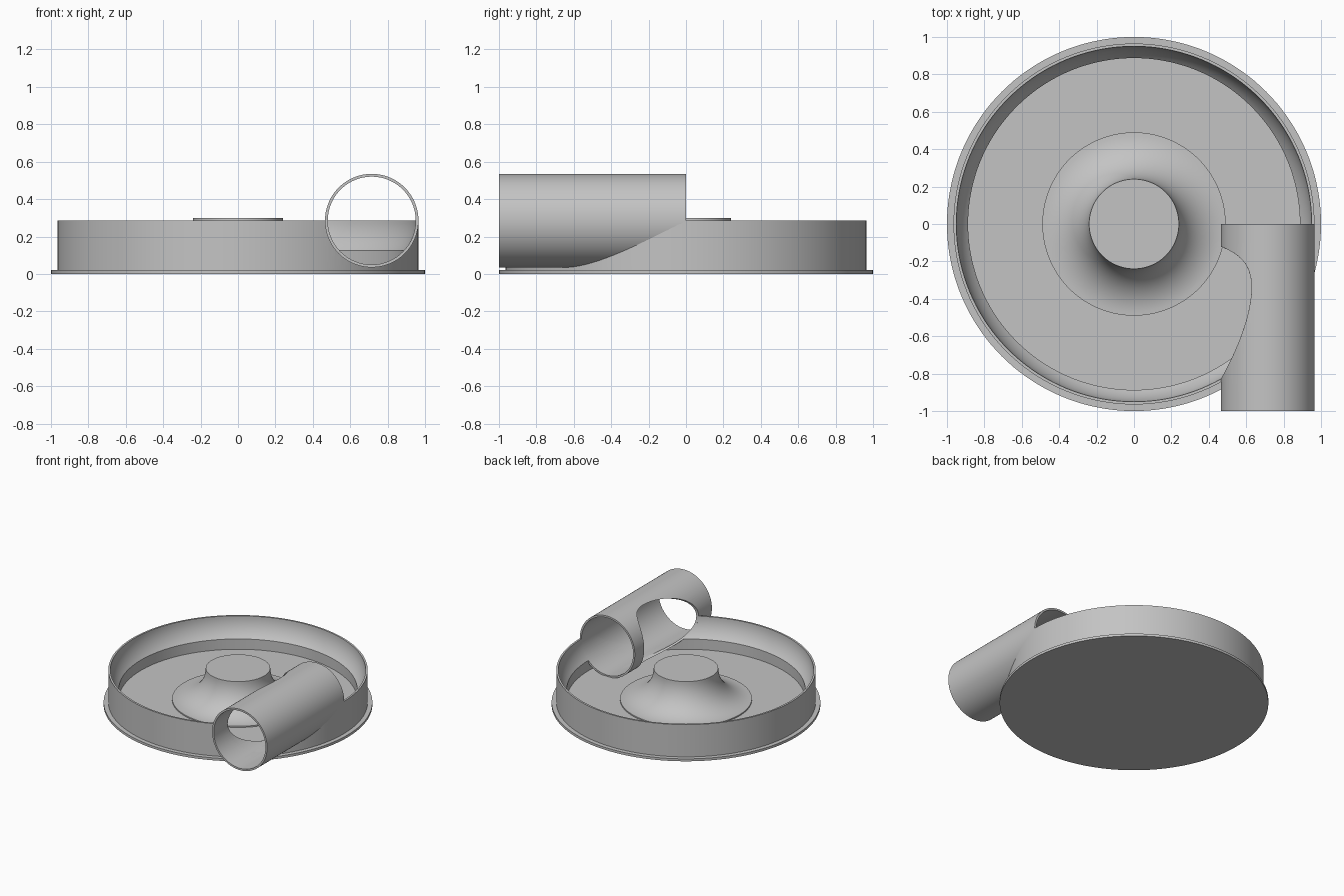
import bpy, bmesh, math
from mathutils import Matrix

if "Cube" in bpy.data.objects:
    bpy.data.objects.remove(bpy.data.objects["Cube"], do_unlink=True)

SWEEP = 0.715   # distance of the duct axis from the centre
MID = 0.285     # height of the duct axis
BORE = 0.235    # duct inner radius
OUTER = 0.25    # duct outer radius
FLOOR = 0.04
LEDGE = 0.125

grey = bpy.data.materials.new("plain grey")
grey.use_nodes = True
colour = (0.55, 0.55, 0.55, 1)
grey.diffuse_color = colour
grey.node_tree.nodes["Principled BSDF"].inputs["Base Color"].default_value = colour


def lathe(name, profile, closed=False, matrix=None, steps=144):
    """Spin an (r, z) profile around the z axis."""
    bm = bmesh.new()
    verts = [bm.verts.new((r, 0, z)) for r, z in profile]
    pairs = list(zip(verts, verts[1:]))
    if closed:
        pairs.append((verts[-1], verts[0]))
    edges = [bm.edges.new(p) for p in pairs]
    bmesh.ops.spin(bm, geom=verts + edges, cent=(0, 0, 0), axis=(0, 0, 1),
                   angle=math.tau, steps=steps, use_duplicate=False)
    bmesh.ops.remove_doubles(bm, verts=bm.verts, dist=1e-5)
    bmesh.ops.recalc_face_normals(bm, faces=bm.faces)
    if matrix:
        bm.transform(matrix)
    mesh = bpy.data.meshes.new(name)
    bm.to_mesh(mesh)
    bm.free()
    mesh.materials.append(grey)
    obj = bpy.data.objects.new(name, mesh)
    bpy.context.collection.objects.link(obj)
    return obj


def activate(obj):
    bpy.ops.object.select_all(action='DESELECT')
    obj.select_set(True)
    bpy.context.view_layer.objects.active = obj


def cut(obj, cutter):
    """Subtract the cutter, then discard it."""
    cutter.hide_render = True
    mod = obj.modifiers.new("cut", 'BOOLEAN')
    mod.operation = 'DIFFERENCE'
    mod.solver = 'EXACT'
    mod.object = cutter
    activate(obj)
    bpy.ops.object.modifier_apply(modifier=mod.name)
    bpy.data.objects.remove(cutter, do_unlink=True)


def arc(cx, cz, radius, start, end, n):
    angles = [start + (end - start) * i / n for i in range(n + 1)]
    return [(cx + radius * math.cos(a), cz + radius * math.sin(a)) for a in angles]


# Housing: flange, outer wall, curved inner wall, floor and flared hub
ledge_angle = -math.asin((MID - LEDGE) / BORE)
wall_curve = arc(SWEEP, MID, BORE, 0, ledge_angle, 10)
hub_curve = arc(0.49, 0.3, 0.25, -math.pi / 2, -math.pi, 18)
housing = lathe("housing", [(0, 0), (1, 0), (1, 0.02), (0.965, 0.02), (0.965, MID)]
                + wall_curve
                + [(wall_curve[-1][0], FLOOR), (0.49, FLOOR)]
                + hub_curve + [(0, 0.3)])

# Straight inlet duct running to the front
along = Matrix.Translation((SWEEP, 0, MID)) @ Matrix.Rotation(math.pi / 2, 4, 'X')
duct = lathe("inlet_duct", [(BORE, 0), (OUTER, 0), (OUTER, 1), (BORE, 1)],
             closed=True, matrix=along, steps=96)

# Bore through the housing wall
cut(housing, lathe("bore_cutter", [(0, 0.003), (BORE, 0.003), (BORE, 1.1), (0, 1.1)],
                   matrix=along, steps=96))

# Ring-shaped passage opening the side of the duct
ring = arc(SWEEP, MID, BORE - 0.0005, 0.02, 0.02 + math.tau, 72)[:-1]
cut(duct, lathe("passage_cutter", ring, closed=True))

for part in (housing, duct):
    activate(part)
    bpy.ops.object.shade_smooth_by_angle(angle=math.radians(30))
